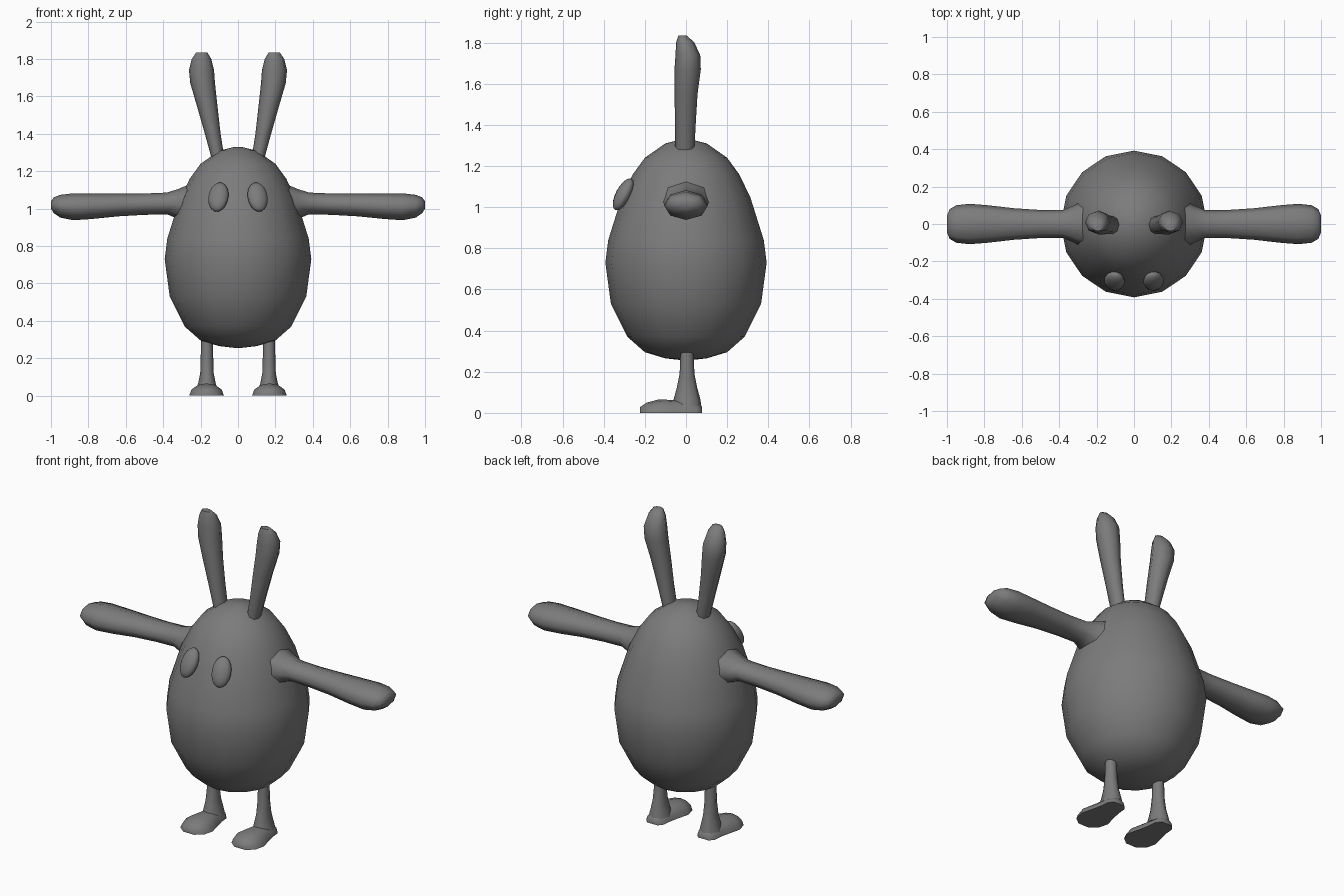
import bpy, bmesh, math
from mathutils import Vector, Matrix

cube = bpy.data.objects.get("Cube")
if cube:
    bpy.data.objects.remove(cube, do_unlink=True)

X, Y, Z = Vector((1, 0, 0)), Vector((0, 1, 0)), Vector((0, 0, 1))

grey = bpy.data.materials.new("plain_grey")
grey.use_nodes = True
colour = (0.2, 0.2, 0.2, 1)
grey.diffuse_color = colour
grey.node_tree.nodes["Principled BSDF"].inputs["Base Color"].default_value = colour


def finish(bm, name, mirrored=True):
    """Turn the bmesh into a smooth object, mirrored across x if wanted."""
    bmesh.ops.recalc_face_normals(bm, faces=bm.faces[:])
    mesh = bpy.data.meshes.new(name)
    bm.to_mesh(mesh)
    bm.free()
    mesh.materials.append(grey)
    obj = bpy.data.objects.new(name, mesh)
    bpy.context.collection.objects.link(obj)
    bpy.ops.object.select_all(action='DESELECT')
    obj.select_set(True)
    bpy.context.view_layer.objects.active = obj
    bpy.ops.object.shade_smooth_by_angle(angle=math.radians(65))
    if mirrored:
        mod = obj.modifiers.new("mirror", 'MIRROR')
        mod.use_mirror_merge = False
    return obj


def loft(rings, u, v, sides=8):
    """Join rings of (centre, radius along u, radius along v)."""
    bm = bmesh.new()
    loops = []
    for centre, ru, rv in rings:
        loop = []
        for i in range(sides):
            a = math.tau * i / sides
            loop.append(bm.verts.new(Vector(centre) + u * ru * math.cos(a) + v * rv * math.sin(a)))
        loops.append(loop)
    for low, high in zip(loops, loops[1:]):
        for i in range(sides):
            j = (i + 1) % sides
            bm.faces.new((low[i], low[j], high[j], high[i]))
    # Close both ends with a fan
    for loop in (loops[0], loops[-1]):
        face = bm.faces.new(loop)
        bmesh.ops.poke(bm, faces=[face])
    return bm


# Egg-shaped body
egg = [(0.256, 0.02), (0.265, 0.1), (0.295, 0.2), (0.37, 0.285), (0.53, 0.365),
       (0.73, 0.392), (0.84, 0.378), (1.05, 0.312), (1.16, 0.258), (1.24, 0.2),
       (1.31, 0.1), (1.33, 0.02)]
finish(loft([((0, 0, z), r, r) for z, r in egg], X, Y, 16), "body", False)

# Arms, flared at the shoulder and thick at the hand
arm = [(0.26, 1.02, 0.13, 0.11), (0.32, 1.025, 0.1, 0.08), (0.38, 1.028, 0.075, 0.058),
       (0.5, 1.024, 0.075, 0.057), (0.64, 1.02, 0.084, 0.061), (0.78, 1.013, 0.1, 0.068),
       (0.88, 1.01, 0.108, 0.072), (0.95, 1.013, 0.1, 0.061), (0.985, 1.018, 0.08, 0.042),
       (1.0, 1.02, 0.045, 0.02)]
finish(loft([((x, 0, z), ry, rz) for x, z, ry, rz in arm], Y, Z), "arms")

# Ears, leaning outwards
ear = [(1.26, 0.105, -0.006, 0.034, 0.046), (1.4, 0.135, -0.003, 0.042, 0.05),
       (1.55, 0.165, 0, 0.055, 0.056), (1.67, 0.189, 0.008, 0.066, 0.064),
       (1.74, 0.195, 0.009, 0.067, 0.06), (1.8, 0.195, -0.004, 0.052, 0.044),
       (1.835, 0.194, -0.017, 0.03, 0.02)]
finish(loft([((x, y, z), rx, ry) for z, x, y, rx, ry in ear], X, Y), "ears")

# Legs, widening into the ankles
leg = [(0.03, 0.058, 0.07), (0.07, 0.046, 0.064), (0.12, 0.036, 0.05),
       (0.19, 0.034, 0.036), (0.34, 0.03, 0.03)]
finish(loft([((0.166, 0.005, z), rx, ry) for z, rx, ry in leg], X, Y), "legs")

# Feet, cut flat at the sole
foot = [(0.078, 0.035, 0.03), (0.05, 0.058, 0.05), (0, 0.062, 0.062),
        (-0.06, 0.075, 0.062), (-0.13, 0.093, 0.066), (-0.19, 0.078, 0.05),
        (-0.224, 0.035, 0.028)]
bm = loft([((0.168, y, 0), rx, rz) for y, rx, rz in foot], X, Z, 12)
bmesh.ops.bisect_plane(bm, geom=bm.verts[:] + bm.edges[:] + bm.faces[:],
                       plane_co=(0, 0, 0), plane_no=(0, 0, 1), clear_inner=True)
bmesh.ops.holes_fill(bm, edges=[e for e in bm.edges if e.is_boundary])
finish(bm, "feet")

# Oval eyes lying against the face
bm = bmesh.new()
place = (Matrix.Translation((0.105, -0.305, 1.062)) @ Matrix.Rotation(math.radians(15), 4, 'Z')
         @ Matrix.Rotation(math.radians(-28), 4, 'X') @ Matrix.Diagonal((0.055, 0.035, 0.086, 1)))
bmesh.ops.create_uvsphere(bm, u_segments=16, v_segments=10, radius=1, matrix=place)
finish(bm, "eyes")
